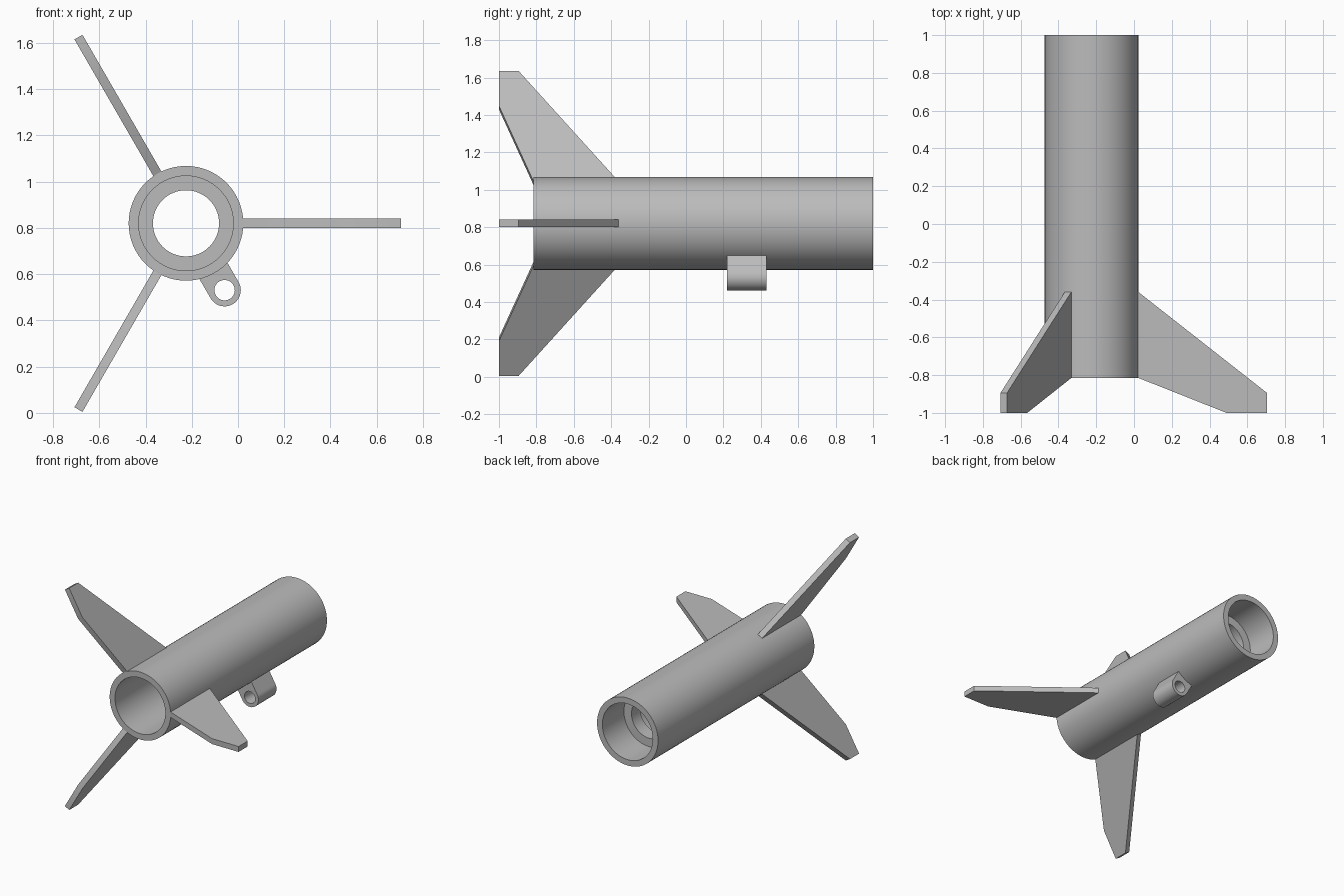
import bpy, bmesh
from math import sin, cos, pi, radians
from mathutils import Matrix, Vector

cube = bpy.data.objects.get("Cube")
if cube:
    bpy.data.objects.remove(cube)

AXIS = Vector((-0.225, 0, 0.82))
SIDES = 64
TURN = [2 * pi * i / SIDES for i in range(SIDES)]

grey = bpy.data.materials.new("plain grey")
grey.use_nodes = True
grey.diffuse_color = (0.5, 0.5, 0.5, 1)
grey.node_tree.nodes["Principled BSDF"].inputs["Base Color"].default_value = (0.5, 0.5, 0.5, 1)


def loft(name, rings, angle=0, caps=False):
    """Join equal rings of (x, y, z) points; an uncapped loft closes on itself."""
    bm = bmesh.new()
    loops = [[bm.verts.new(p) for p in ring] for ring in rings]
    n = len(loops[0])
    for k in range(len(loops) - (1 if caps else 0)):
        a, b = loops[k], loops[(k + 1) % len(loops)]
        for i in range(n):
            j = (i + 1) % n
            bm.faces.new((a[i], a[j], b[j], b[i]))
    if caps:
        bm.faces.new(loops[0])
        bm.faces.new(loops[-1])
    bmesh.ops.recalc_face_normals(bm, faces=bm.faces)
    bm.transform(Matrix.Translation(AXIS) @ Matrix.Rotation(-angle, 4, 'Y'))
    mesh = bpy.data.meshes.new(name)
    bm.to_mesh(mesh)
    bm.free()
    mesh.materials.append(grey)
    obj = bpy.data.objects.new(name, mesh)
    bpy.context.collection.objects.link(obj)
    bpy.ops.object.select_all(action='DESELECT')
    obj.select_set(True)
    bpy.context.view_layer.objects.active = obj
    bpy.ops.object.shade_smooth_by_angle(angle=radians(30))
    return obj


def circle(r, y, x=0):
    return [(x + r * cos(a), y, r * sin(a)) for a in TURN]


# Hollow body tube with a stop ring inside its back end
wall = [(0.248, -0.815), (0.248, 1), (0.205, 1), (0.205, 0.75),
        (0.143, 0.75), (0.143, 0.65), (0.205, 0.65), (0.205, -0.815)]
loft("body_tube", [circle(r, y) for r, y in wall])

# Three swept fins, spaced evenly around the tube
fin = [(0.235, -0.36), (0.248, -0.36), (0.93, -0.895), (0.93, -1),
       (0.715, -1), (0.248, -0.815), (0.235, -0.81)]
for name, deg in (("left_fin", 0), ("upper_fin", 120), ("lower_fin", 240)):
    loft(name, [[(r, y, t) for r, y in fin] for t in (-0.02, 0.02)], radians(deg), caps=True)


# Launch lug: round eye with a straight-sided foot sunk into the tube wall
def lug_outline(y, r=0.07, foot=0.119, x=0.334):
    points = []
    for a in TURN:
        c, s = cos(a), sin(a)
        t = r if c >= 0 else min(foot / max(-c, 1e-6), r / max(abs(s), 1e-6))
        points.append((x + t * c, y, t * s))
    return points


Y0, Y1 = 0.22, 0.43
loft("launch_lug", [lug_outline(Y0), lug_outline(Y1),
                    circle(0.044, Y1, 0.334), circle(0.044, Y0, 0.334)], radians(-60))
